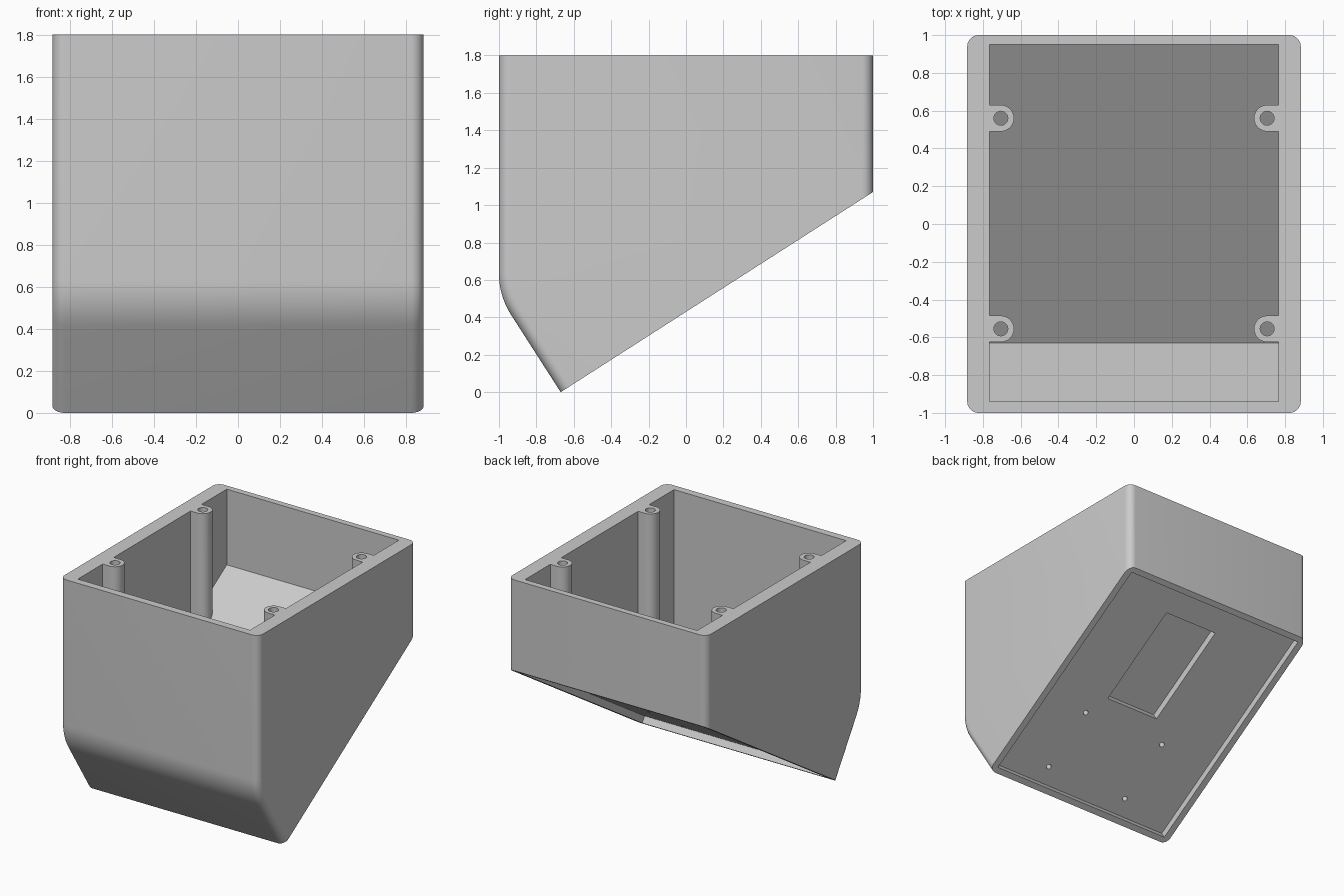
import bpy, bmesh, math
from mathutils import Matrix, Vector

cube = bpy.data.objects.get("Cube")
if cube:
    bpy.data.objects.remove(cube, do_unlink=True)

HALF_X, TOP = 0.883, 1.8
HIGH = TOP + 0.4                      # cutters overshoot the open top
SLOPE = 1.07 / 1.67                   # rise of the tilted base

grey = bpy.data.materials.new("light_grey")
grey.use_nodes = True
grey.diffuse_color = (0.6, 0.6, 0.6, 1)
grey.node_tree.nodes["Principled BSDF"].inputs["Base Color"].default_value = (0.6, 0.6, 0.6, 1)

# Axes: side profiles run along x; base cutters sit in the tilted base plane
SIDE = Matrix(((0, 0, 1, 0), (1, 0, 0, 0), (0, 1, 0, 0), (0, 0, 0, 1)))
down = Vector((0, -1.67, -1.07)).normalized()
inward = Vector((0, down.z, -down.y))
BASE = Matrix(((1, 0, 0, 0),
               (0, down.y, inward.y, 1),
               (0, down.z, inward.z, 1.07),
               (0, 0, 0, 1)))


def floor_z(y):
    return 0.18 + (y + 0.63) * SLOPE


def prism(name, outline, low, high, matrix=Matrix()):
    """Extrude a 2D outline from low to high; low may be a function of y."""
    bm = bmesh.new()
    get_low = low if callable(low) else lambda y: low
    a = [bm.verts.new(matrix @ Vector((x, y, get_low(y)))) for x, y in outline]
    b = [bm.verts.new(matrix @ Vector((x, y, high))) for x, y in outline]
    n = len(a)
    bm.faces.new(a)
    bm.faces.new(b)
    for i in range(n):
        j = (i + 1) % n
        bm.faces.new((a[i], a[j], b[j], b[i]))
    bmesh.ops.recalc_face_normals(bm, faces=bm.faces[:])
    mesh = bpy.data.meshes.new(name)
    bm.to_mesh(mesh)
    bm.free()
    obj = bpy.data.objects.new(name, mesh)
    mesh.materials.append(grey)
    bpy.context.collection.objects.link(obj)
    return obj


def circle(x, y, r, count=32):
    return [(x + r * math.cos(2 * math.pi * i / count),
             y + r * math.sin(2 * math.pi * i / count)) for i in range(count)]


def rect(x0, x1, y0, y1):
    return [(x0, y0), (x1, y0), (x1, y1), (x0, y1)]


def cut(target, cutter):
    cutter.hide_render = True
    mod = target.modifiers.new("cut", 'BOOLEAN')
    mod.operation = 'DIFFERENCE'
    mod.solver = 'EXACT'
    mod.object = cutter
    bpy.context.view_layer.objects.active = target
    bpy.ops.object.modifier_apply(modifier=mod.name)
    bpy.data.objects.remove(cutter, do_unlink=True)


# Outer body: side profile with a soft bend above the slanted front
start, bend, end = Vector((-0.935, 0.413)), Vector((-1, 0.515)), Vector((-1, 0.635))
curve = []
for i in range(11):
    t = i / 10
    curve.append(tuple(start * (1 - t) ** 2 + bend * 2 * t * (1 - t) + end * t * t))
body = prism("enclosure_body", [(-0.67, 0)] + curve + [(-1, TOP), (1, TOP), (1, 1.07)],
             -HALF_X, HALF_X, SIDE)

# Round the upright corners and the corners of the slanted front
bm = bmesh.new()
bm.from_mesh(body.data)


def on_corner(edge):
    p, q = (v.co for v in edge.verts)
    if abs(p.x - q.x) > 0.01:
        return False
    at_front = max(p.y, q.y) < -0.6
    at_back = min(p.y, q.y) > 0.99
    return at_front or at_back


bmesh.ops.bevel(bm, geom=[e for e in bm.edges if on_corner(e)], offset=0.06,
                offset_type='OFFSET', segments=8, profile=0.5, affect='EDGES')
bm.to_mesh(body.data)
bm.free()

# Cavity, leaving screw posts standing against the side walls
cavity = prism("cavity_cutter",
               [(-0.94, HIGH), (-0.94, 0.66), (-0.63, 0.18), (0.95, floor_z(0.95)), (0.95, HIGH)],
               -0.765, 0.765, SIDE)
posts = [(s, y) for s in (-1, 1) for y in (-0.555, 0.56)]
for s, y in posts:
    arc = [(s * (0.705 - 0.07 * math.cos(a)), y + 0.07 * math.sin(a))
           for a in (math.pi * (i / 16 - 0.5) for i in range(17))]
    outline = [(s * 0.85, y - 0.07)] + arc + [(s * 0.85, y + 0.07)]
    cut(cavity, prism("post_cutter", outline, -0.2, HIGH + 0.2))
cut(body, cavity)

# Screw bores down to the floor
for s, y in posts:
    cut(body, prism("bore_cutter", circle(s * 0.705, y, 0.037), floor_z, HIGH))

# Underside: shallow recess, rectangular pocket and four small holes
cut(body, prism("recess_cutter", rect(-0.83, 0.83, 0.045, 1.935), -0.2, 0.055, BASE))
cut(body, prism("pocket_cutter", rect(-0.18, 0.305, 0.26, 1.09), -0.2, 0.115, BASE))
for x in (-0.36, 0.4):
    for v in (1.267, 1.79):
        cut(body, prism("hole_cutter", circle(x, v, 0.02, 16), -0.2, 0.11, BASE))

# Smooth shading with sharp edges kept
bpy.ops.object.select_all(action='DESELECT')
body.select_set(True)
bpy.context.view_layer.objects.active = body
bpy.ops.object.shade_smooth_by_angle(angle=math.radians(30))
